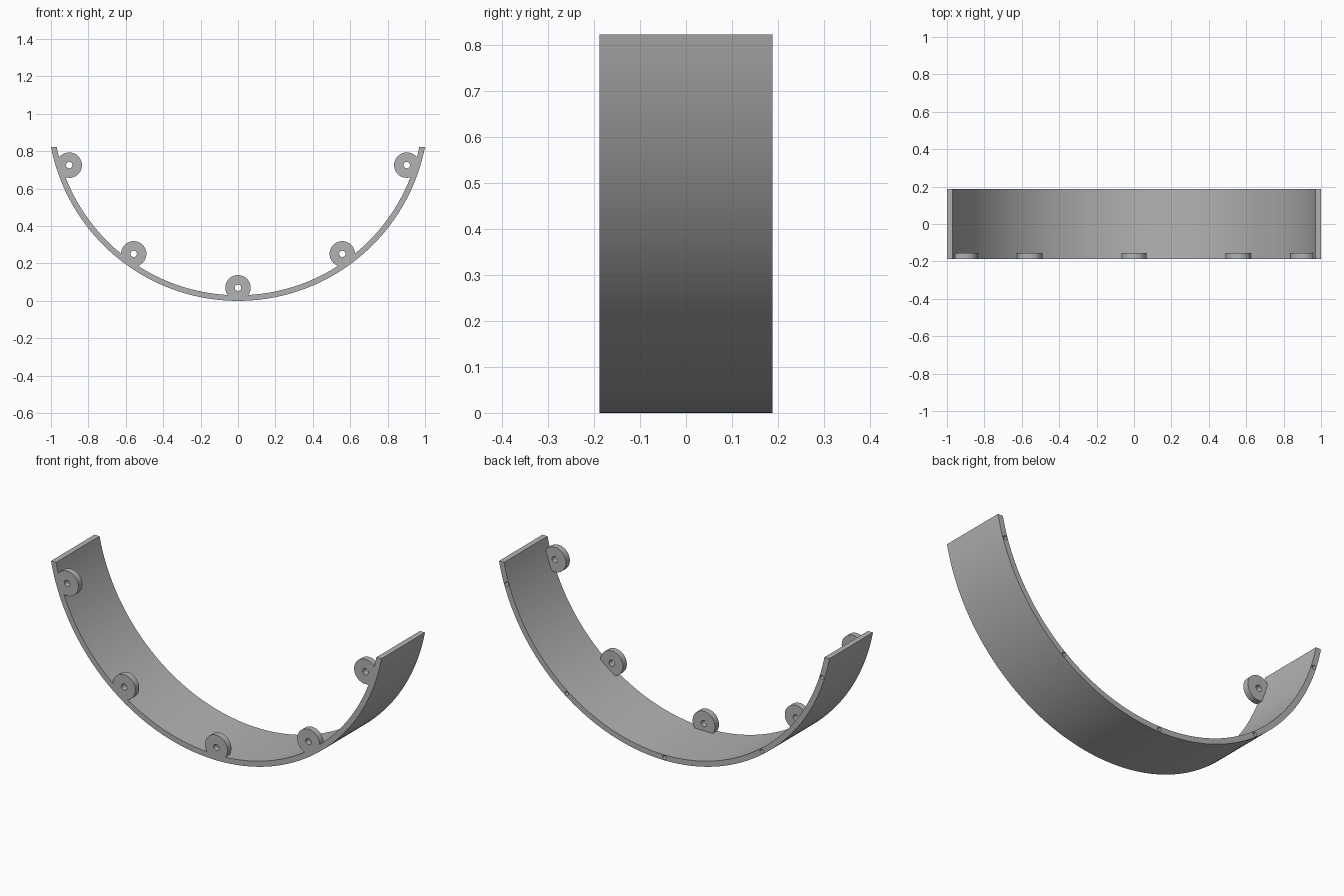
import bpy, bmesh
from math import sin, cos, pi, radians, asin, sqrt, hypot

if "Cube" in bpy.data.objects:
    bpy.data.objects.remove(bpy.data.objects["Cube"], do_unlink=True)

TOP, HALF_DEPTH = 0.823, 0.188
R_OUT = (1 + TOP ** 2) / (2 * TOP)      # outer radius, so the ends reach x = +-1
R_IN = R_OUT - 0.03
BOSS_ANGLES = [radians(a) for a in (-72, -36, 0, 36, 72)]

grey = bpy.data.materials.new("plain grey")
grey.use_nodes = True
colour = (0.45, 0.45, 0.45, 1)
grey.diffuse_color = colour
grey.node_tree.nodes["Principled BSDF"].inputs["Base Color"].default_value = colour


def strip_solid(name, side_a, side_b, y0, y1, closed):
    """Extrude the strip between two matching xz outlines from y0 to y1."""
    bm = bmesh.new()
    rows = [[bm.verts.new((x, y, z)) for x, z in side]
            for side, y in ((side_a, y0), (side_b, y0), (side_b, y1), (side_a, y1))]
    n = len(side_a)
    for i in range(n if closed else n - 1):
        j = (i + 1) % n
        for k in range(4):
            a, b = rows[k], rows[(k + 1) % 4]
            bm.faces.new((a[i], a[j], b[j], b[i]))
    if not closed:
        for i in (0, n - 1):
            bm.faces.new([row[i] for row in rows])
    bmesh.ops.recalc_face_normals(bm, faces=bm.faces)
    mesh = bpy.data.meshes.new(name)
    bm.to_mesh(mesh)
    bm.free()
    obj = bpy.data.objects.new(name, mesh)
    bpy.context.collection.objects.link(obj)
    mesh.materials.append(grey)
    return obj


def select(obj):
    bpy.ops.object.select_all(action='DESELECT')
    obj.select_set(True)
    bpy.context.view_layer.objects.active = obj


def smooth(obj):
    select(obj)
    bpy.ops.object.shade_smooth_by_angle(angle=radians(30))


def arc(radius, steps=96):
    """Lower arc of the given radius, ending level with the top."""
    drop = R_OUT - TOP
    end = asin(sqrt(radius ** 2 - drop ** 2) / radius)
    angles = [end * (2 * i / steps - 1) for i in range(steps + 1)]
    return [(radius * sin(a), R_OUT - radius * cos(a)) for a in angles]


def circle(cx, cz, radius, steps=48, limit=None):
    """Circle outline, optionally trimmed to the band's inner wall."""
    points = []
    for i in range(steps):
        x = cx + radius * cos(2 * pi * i / steps)
        z = cz + radius * sin(2 * pi * i / steps)
        dist = hypot(x, z - R_OUT)
        if limit and dist > limit:
            x, z = x * limit / dist, R_OUT + (z - R_OUT) * limit / dist
        points.append((x, z))
    return points


# Curved band
band = strip_solid("curved_band", arc(R_OUT), arc(R_IN), -HALF_DEPTH, HALF_DEPTH, False)

# Small pin holes in the back rim
for a in BOSS_ANGLES:
    mid = (R_OUT + R_IN) / 2
    bpy.ops.mesh.primitive_cylinder_add(
        vertices=16, radius=0.011, depth=0.06, rotation=(pi / 2, 0, 0),
        location=(mid * sin(a), HALF_DEPTH, R_OUT - mid * cos(a)))
    cutter = bpy.context.object
    cutter.hide_render = True
    select(band)
    cut = band.modifiers.new("pin_hole", 'BOOLEAN')
    cut.operation, cut.solver, cut.object = 'DIFFERENCE', 'EXACT', cutter
    bpy.ops.object.modifier_apply(modifier=cut.name)
    bpy.data.objects.remove(cutter, do_unlink=True)
smooth(band)

# Screw bosses along the front edge
for number, a in enumerate(BOSS_ANGLES, 1):
    cx, cz = 0.949 * sin(a), R_OUT - 0.949 * cos(a)
    boss = strip_solid(f"screw_boss_{number}", circle(cx, cz, 0.068, limit=R_IN + 0.001),
                       circle(cx, cz, 0.017), -HALF_DEPTH, -HALF_DEPTH + 0.034, True)
    smooth(boss)
